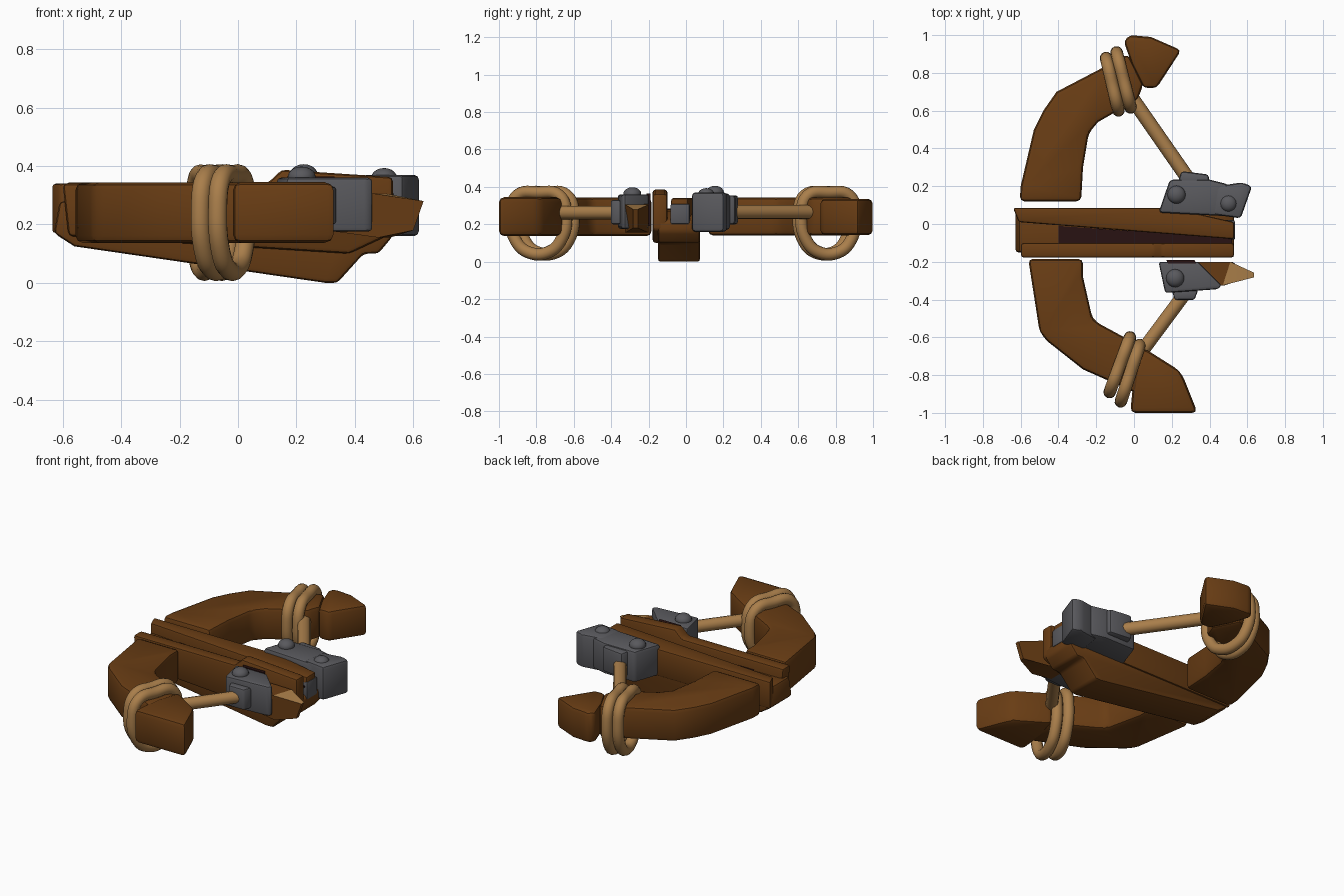
import bpy
import bmesh
from math import radians
from mathutils import Vector

default_cube = bpy.data.objects.get("Cube")
if default_cube:
    bpy.data.objects.remove(default_cube, do_unlink=True)


def make_material(name, red, green, blue):
    material = bpy.data.materials.new(name)
    material.use_nodes = True
    colour = (red, green, blue, 1)
    material.diffuse_color = colour
    shader = material.node_tree.nodes["Principled BSDF"]
    shader.inputs["Base Color"].default_value = colour
    shader.inputs["Roughness"].default_value = 0.8
    return material


WOOD = make_material("brown wood", 0.14, 0.046, 0.007)
DARK = make_material("dark hollow wood", 0.022, 0.006, 0.006)
ROPE = make_material("tan rope", 0.40, 0.21, 0.07)
SPLIT = make_material("pale split wood", 0.42, 0.22, 0.07)
METAL = make_material("grey iron", 0.1, 0.1, 0.11)


def smooth(obj):
    bpy.ops.object.select_all(action="DESELECT")
    obj.select_set(True)
    bpy.context.view_layer.objects.active = obj
    bpy.ops.object.shade_smooth_by_angle(angle=radians(35))


def finish(name, bm, material):
    bmesh.ops.recalc_face_normals(bm, faces=bm.faces[:])
    mesh = bpy.data.meshes.new(name)
    bm.to_mesh(mesh)
    bm.free()
    mesh.materials.append(material)
    obj = bpy.data.objects.new(name, mesh)
    bpy.context.scene.collection.objects.link(obj)
    smooth(obj)
    return obj


def prism(name, outline, low, high, material, axis="z", bevel=0.015):
    """Extrude an outline along z (plan outline) or y (side outline)."""
    bm = bmesh.new()
    if axis == "z":
        verts = [bm.verts.new((a, b, low)) for a, b in outline]
        direction = Vector((0, 0, high - low))
    else:
        verts = [bm.verts.new((a, low, b)) for a, b in outline]
        direction = Vector((0, high - low, 0))
    base = bm.faces.new(verts)
    result = bmesh.ops.extrude_face_region(bm, geom=[base], use_keep_orig=True)
    moved = [g for g in result["geom"] if isinstance(g, bmesh.types.BMVert)]
    bmesh.ops.translate(bm, verts=moved, vec=direction)
    bmesh.ops.recalc_face_normals(bm, faces=bm.faces[:])
    if bevel:
        sharp = [e for e in bm.edges if e.calc_face_angle(0) > radians(28)]
        bmesh.ops.bevel(bm, geom=sharp, offset=bevel, segments=2,
                        profile=0.5, affect="EDGES", clamp_overlap=True)
    return finish(name, bm, material)


def rivet(name, x, y, z, radius=0.048):
    bm = bmesh.new()
    bmesh.ops.create_uvsphere(bm, u_segments=16, v_segments=10, radius=radius)
    bmesh.ops.scale(bm, verts=bm.verts[:], vec=(1, 1, 0.75))
    bmesh.ops.translate(bm, verts=bm.verts[:], vec=(x, y, z))
    return finish(name, bm, METAL)


def rope(name, points, radius, closed=False):
    curve = bpy.data.curves.new(name, "CURVE")
    curve.dimensions = "3D"
    curve.bevel_depth = radius
    curve.bevel_resolution = 4
    curve.resolution_u = 6
    curve.use_fill_caps = True
    spline = curve.splines.new("BEZIER")
    spline.bezier_points.add(len(points) - 1)
    for knot, point in zip(spline.bezier_points, points):
        knot.co = point
        knot.handle_left_type = knot.handle_right_type = "AUTO"
    spline.use_cyclic_u = closed
    curve.materials.append(ROPE)
    obj = bpy.data.objects.new(name, curve)
    bpy.context.scene.collection.objects.link(obj)
    bpy.ops.object.select_all(action="DESELECT")
    obj.select_set(True)
    bpy.context.view_layer.objects.active = obj
    bpy.ops.object.convert(target="MESH")
    return obj


# Half of the sagging loop shape: sideways fraction, height
HALF_LOOP = [(0, 0.37), (0.75, 0.355), (1, 0.25), (0.8, 0.11), (0.35, 0.05)]
LOOP = HALF_LOOP + [(-u, z) for u, z in reversed(HALF_LOOP[1:])]


def rope_loop(name, start, end):
    middle = (Vector(start) + Vector(end)) / 2
    reach = (Vector(end) - Vector(start)) / 2
    reach *= 1 - 0.033 / reach.length
    points = [(*(middle + reach * u), z) for u, z in LOOP]
    return rope(name, points, 0.033, closed=True)


# Stock: keel, low rear rail, raised front rail and hollow groove
prism("stock_keel",
      [(-0.61, 0.28), (-0.63, 0.17), (-0.56, 0.125), (0.3, 0), (0.34, 0),
       (0.43, 0.1), (0.48, 0.1), (0.53, 0.16), (0.53, 0.22), (0.4, 0.27)],
      -0.15, 0.075, WOOD, axis="y")
prism("stock_rear_rail",
      [(-0.64, 0.085), (0.2, 0.085), (0.53, 0.01), (0.53, -0.08), (-0.61, 0.01)],
      0.17, 0.34, WOOD, bevel=0.012)
prism("stock_front_rail",
      [(-0.6, 0.34), (0.1, 0.34), (0.15, 0.387), (0.53, 0.362),
       (0.53, 0.17), (0.38, 0.1), (-0.58, 0.16)],
      -0.178, -0.1, WOOD, axis="y")
prism("stock_groove",
      [(-0.4, -0.01), (0.52, -0.075), (0.52, -0.105), (-0.4, -0.105)],
      0.278, 0.284, DARK, bevel=0)
prism("rail_end_plate", [(0.2, -0.02), (0.535, -0.085), (0.535, 0.02), (0.2, 0.03)],
      0.2, 0.31, METAL, bevel=0.01)

# Bow limbs, rear then front
prism("rear_limb",
      [(-0.605, 0.12), (-0.28, 0.12), (-0.27, 0.3), (-0.24, 0.48), (-0.19, 0.54),
       (0.02, 0.66), (0.05, 0.74), (-0.03, 0.9), (-0.18, 0.82), (-0.41, 0.7),
       (-0.48, 0.6), (-0.53, 0.5), (-0.6, 0.2)],
      0.14, 0.343, WOOD, bevel=0.025)
prism("rear_limb_tip",
      [(0.05, 0.72), (0.12, 0.72), (0.25, 0.92), (0.09, 0.99), (-0.02, 1),
       (-0.055, 0.97), (-0.01, 0.84)],
      0.143, 0.335, WOOD, bevel=0.025)
prism("front_limb",
      [(-0.56, -0.185), (-0.5, -0.57), (-0.46, -0.62), (-0.27, -0.77),
       (-0.1, -0.845), (0.02, -0.9), (0.06, -0.66), (-0.18, -0.53),
       (-0.22, -0.5), (-0.27, -0.28), (-0.27, -0.185)],
      0.137, 0.343, WOOD, bevel=0.025)
prism("front_limb_tip",
      [(0.05, -0.655), (0.24, -0.775), (0.265, -0.82), (0.337, -1),
       (-0.02, -1), (0, -0.8)],
      0.137, 0.345, WOOD, bevel=0.028)

# Rope lashings and broken string halves
rope_loop("rear_lashing_outer", (-0.075, 0.57), (-0.155, 0.91))
rope_loop("rear_lashing_inner", (-0.01, 0.585), (-0.1, 0.94))
rope_loop("front_lashing_outer", (-0.01, -0.57), (-0.14, -0.92))
rope_loop("front_lashing_inner", (0.04, -0.61), (-0.08, -0.97))
rope("rear_string", [(-0.02, 0.68, 0.265), (0.3, 0.22, 0.265)], 0.038)
rope("front_string", [(0.03, -0.69, 0.262), (0.29, -0.34, 0.262)], 0.036)

# Rear iron bracket with its cheek, end block and rivets
prism("rear_bracket",
      [(0.13, 0.06), (0.19, 0.235), (0.4, 0.235), (0.5, 0.21), (0.52, 0.04)],
      0.17, 0.365, METAL, bevel=0.018)
prism("rear_bracket_block",
      [(0.42, 0.05), (0.44, 0.2), (0.57, 0.22), (0.625, 0.2), (0.565, 0.03)],
      0.16, 0.37, METAL, bevel=0.018)
prism("rear_bracket_cheek", [(0.23, 0.21), (0.25, 0.28), (0.395, 0.262), (0.4, 0.21)],
      0.2, 0.355, METAL)
rivet("rear_rivet", 0.225, 0.155, 0.37)
rivet("rear_block_rivet", 0.5, 0.108, 0.36, 0.044)

# Front iron bracket, open on its inner side, around a splintered stub
prism("front_bracket",
      [(0.13, -0.2), (0.165, -0.365), (0.445, -0.345), (0.465, -0.325), (0.34, -0.2)],
      0.175, 0.36, METAL, bevel=0.015)
prism("front_bracket_hollow", [(0.17, -0.19), (0.32, -0.19), (0.33, -0.21), (0.18, -0.21)],
      0.19, 0.364, DARK, bevel=0)
prism("front_bracket_cheek", [(0.2, -0.35), (0.215, -0.402), (0.32, -0.402), (0.34, -0.35)],
      0.2, 0.33, METAL, bevel=0.012)
rivet("front_rivet", 0.218, -0.287, 0.362)
prism("broken_stub",
      [(0.635, 0.28), (0.6, 0.18), (0.48, 0.155), (0.3, 0.18), (0.3, 0.308), (0.47, 0.305)],
      -0.325, -0.2, WOOD, axis="y", bevel=0)

# Taper the stub to a splinter and leave its sloping top pale
stub = bpy.data.objects["broken_stub"]
stub.data.materials.append(SPLIT)
for vertex in stub.data.vertices:
    if vertex.co.x > 0.55:
        vertex.co.y = -0.27 + (vertex.co.y + 0.262) * 0.2
    elif vertex.co.x > 0.46 and vertex.co.y > -0.25:
        vertex.co.x += 0.04
stub.data.update()
for face in stub.data.polygons:
    if face.normal.z > 0.6 and face.center.x > 0.45:
        face.material_index = 1
